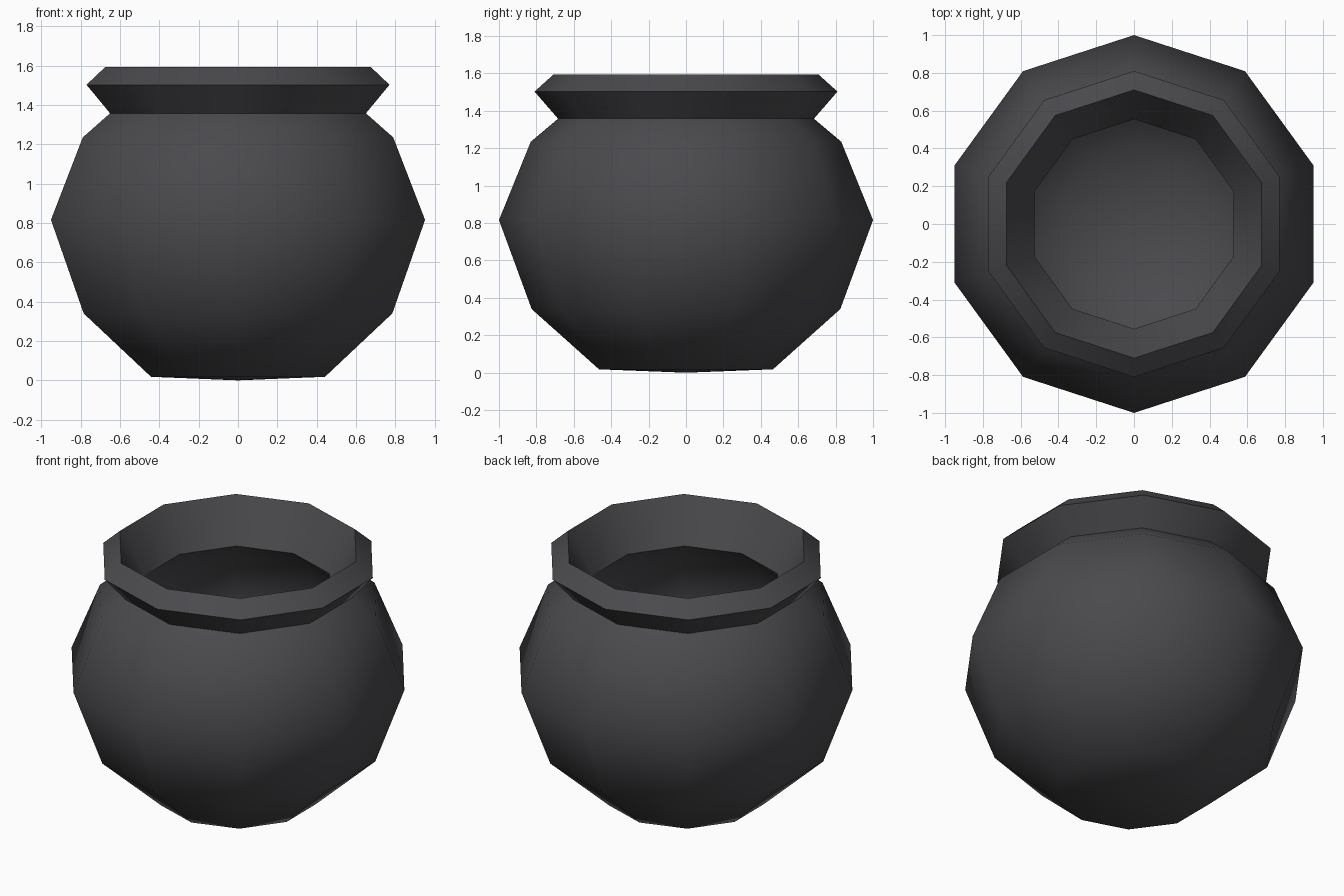
import bpy, bmesh, math

if "Cube" in bpy.data.objects:
    bpy.data.objects.remove(bpy.data.objects["Cube"])

SIDES = 10

# Pot profile (radius, height): outside bottom -> rim -> inside bottom
profile = [
    (0, 0.0), (0.465, 0.018), (0.825, 0.34), (1.0, 0.816), (0.83, 1.235),
    (0.684, 1.358), (0.81, 1.503), (0.71, 1.593),           # neck and flared rim
    (0.555, 1.335), (0.72, 1.19), (0.87, 0.81), (0.72, 0.41), (0.40, 0.14), (0, 0.12),
]

iron = bpy.data.materials.new("dark iron")
iron.diffuse_color = (0.068, 0.068, 0.075, 1)
iron.use_nodes = True
iron.node_tree.nodes["Principled BSDF"].inputs["Base Color"].default_value = iron.diffuse_color

# Lathe the profile around z with a corner facing front and back
bm = bmesh.new()
rings = []
for r, z in profile:
    n = SIDES if r else 1
    rings.append([bm.verts.new((r * math.cos(math.pi / 2 + 2 * math.pi * i / SIDES),
                                r * math.sin(math.pi / 2 + 2 * math.pi * i / SIDES), z))
                  for i in range(n)])
for a, b in zip(rings, rings[1:]):
    for i in range(SIDES):
        j = (i + 1) % SIDES
        if len(a) == 1:
            bm.faces.new((a[0], b[j], b[i]))
        elif len(b) == 1:
            bm.faces.new((a[i], a[j], b[0]))
        else:
            bm.faces.new((a[i], a[j], b[j], b[i]))
bmesh.ops.recalc_face_normals(bm, faces=bm.faces)
mesh = bpy.data.meshes.new("cauldron")
bm.to_mesh(mesh)
bm.free()
mesh.materials.append(iron)

pot = bpy.data.objects.new("cauldron", mesh)
bpy.context.collection.objects.link(pot)
bpy.context.view_layer.objects.active = pot
pot.select_set(True)
# Round body, crisp rim edges
bpy.ops.object.shade_smooth_by_angle(angle=math.radians(45))
